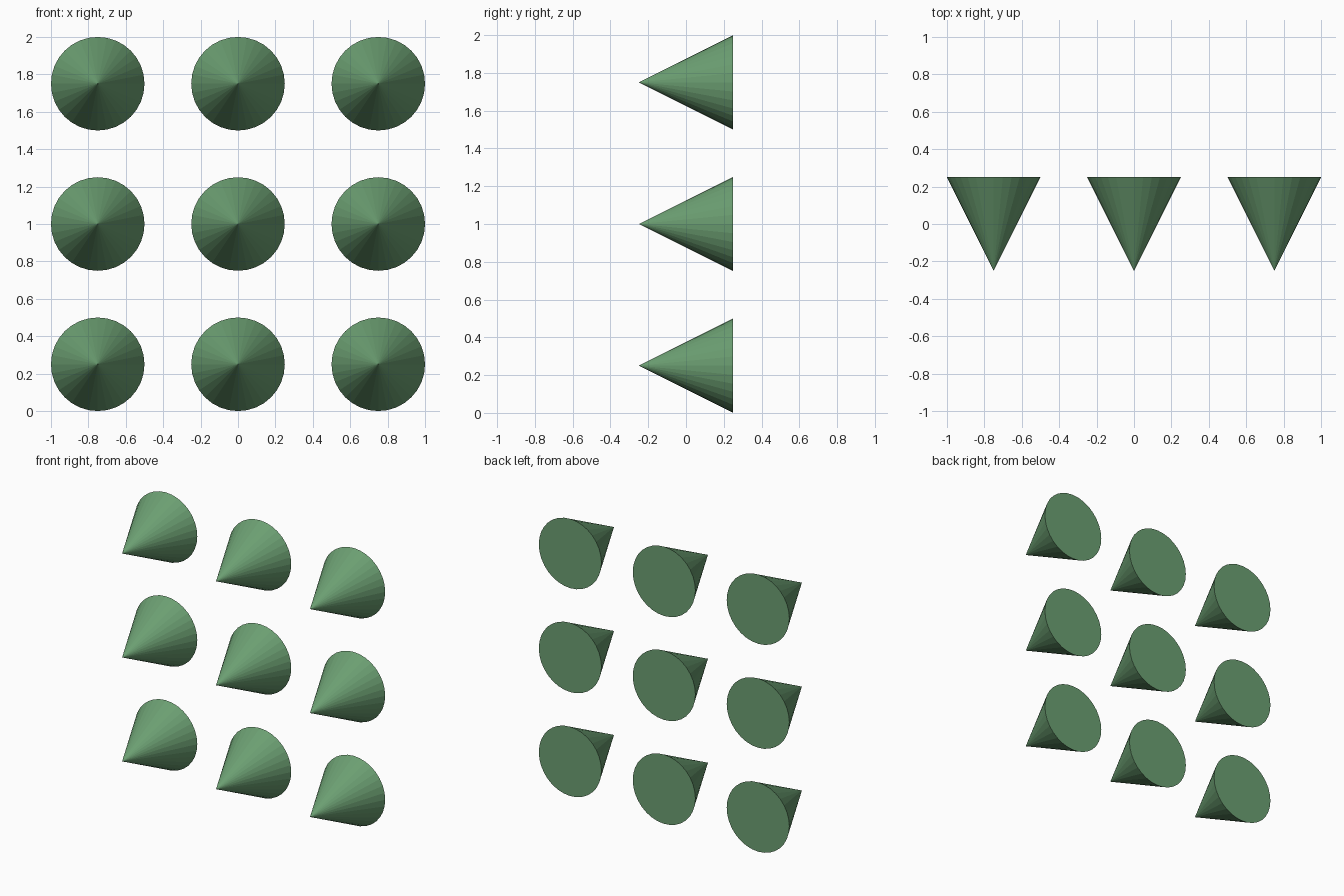
import bpy
import math

if "Cube" in bpy.data.objects:
    bpy.data.objects.remove(bpy.data.objects["Cube"])

green = bpy.data.materials.new("green")
green.diffuse_color = (0.15, 0.35, 0.17, 1)
green.use_nodes = True
green.node_tree.nodes["Principled BSDF"].inputs["Base Color"].default_value = green.diffuse_color

SPACING = 0.75

# Three by three grid of cones, tips pointing to the front
for row in range(3):
    for col in range(3):
        bpy.ops.mesh.primitive_cone_add(
            vertices=32, radius1=0.25, radius2=0, depth=0.5,
            location=((col - 1) * SPACING, 0, 0.25 + row * SPACING),
            rotation=(math.radians(90), 0, 0))
        cone = bpy.context.object
        cone.name = f"cone_row{row + 1}_column{col + 1}"
        cone.data.materials.append(green)
